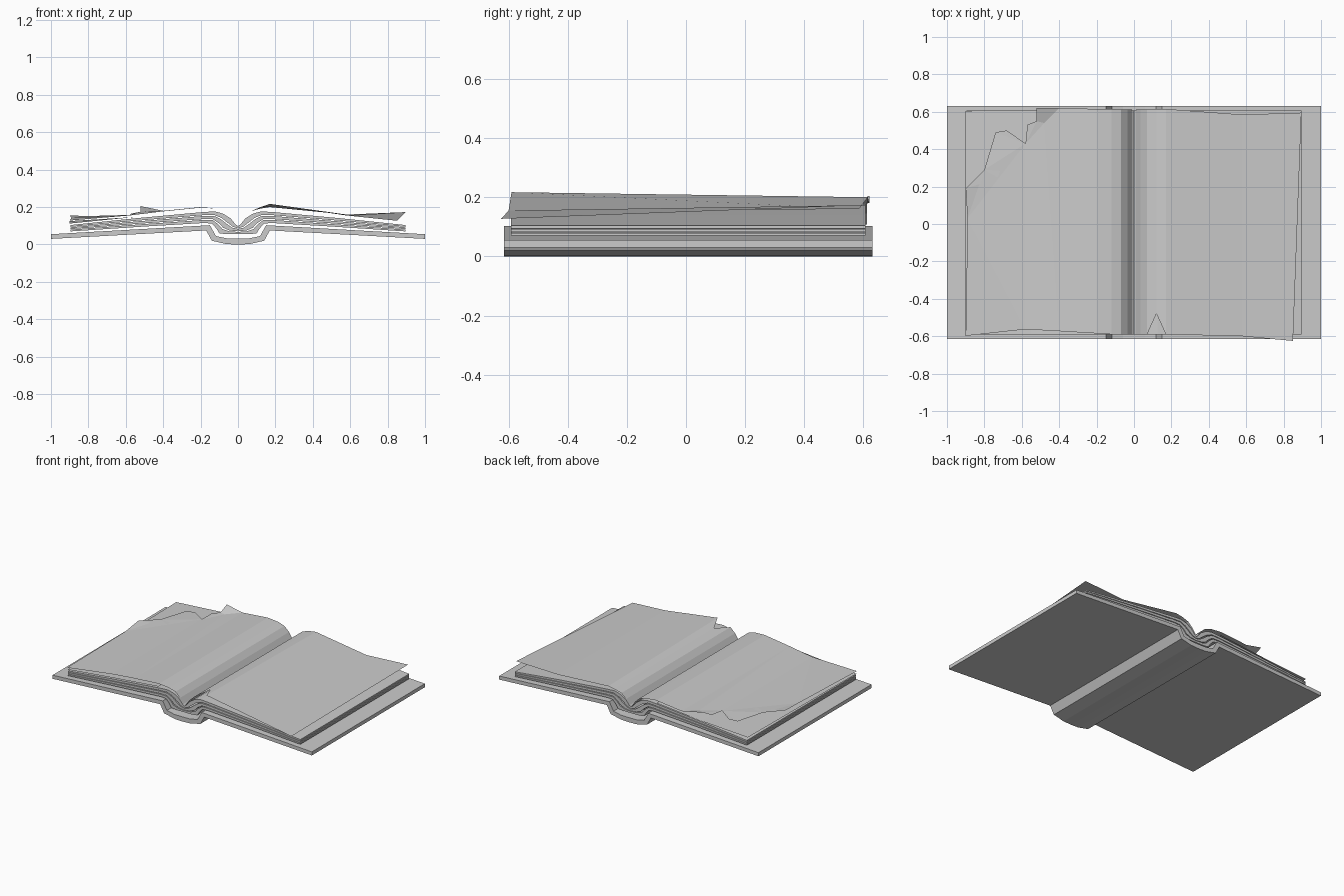
import bpy, bmesh


def finish(name, bm):
    bmesh.ops.remove_doubles(bm, verts=bm.verts, dist=1e-5)
    bmesh.ops.recalc_face_normals(bm, faces=bm.faces)
    me = bpy.data.meshes.new(name)
    bm.to_mesh(me)
    bm.free()
    ob = bpy.data.objects.new(name, me)
    bpy.context.collection.objects.link(ob)
    return ob


def extrude_band(name, lower, upper, y0, y1):
    """Closed band between two x-z polylines, swept along y."""
    bm = bmesh.new()
    rows = [[[bm.verts.new((x, y, z)) for x, z in line] for y in (y0, y1)]
            for line in (lower, upper)]
    (lf, lb), (uf, ub) = rows
    n = len(lower)
    for i in range(n - 1):
        j = i + 1
        for q in ((lf[i], lf[j], lb[j], lb[i]), (uf[i], uf[j], ub[j], ub[i]),
                  (lf[i], lf[j], uf[j], uf[i]), (lb[i], lb[j], ub[j], ub[i])):
            bm.faces.new(q)
    for i in (0, n - 1):
        bm.faces.new((lf[i], lb[i], ub[i], uf[i]))
    return finish(name, bm)


def mirrored(half):
    return [(-x, z) for x, z in reversed(half)] + [p for p in half if p[0] > 0]


# Cover: two boards, hinges and rounded spine
extrude_band("cover",
             mirrored([(0, 0), (0.06, 0.002), (0.14, 0.02), (0.17, 0.075), (1, 0.03)]),
             mirrored([(0, 0.032), (0.06, 0.033), (0.118, 0.045), (0.15, 0.103), (1, 0.055)]),
             -0.615, 0.63)

# Page block: three nested gatherings per side
low = [(0, 0.055), (0.06, 0.055), (0.10, 0.06), (0.115, 0.085), (0.14, 0.112), (0.18, 0.115), (0.5, 0.096), (0.895, 0.07)]
top = [(0, 0.098), (0.015, 0.11), (0.04, 0.14), (0.08, 0.165), (0.125, 0.177), (0.19, 0.173), (0.55, 0.14), (0.895, 0.104)]


def layer(f):
    return [(a[0] + (b[0] - a[0]) * f, a[1] + (b[1] - a[1]) * f) for a, b in zip(low, top)]


for s, side in ((-1, "left"), (1, "right")):
    for k, (f0, f1) in enumerate(((0, 0.28), (0.36, 0.64), (0.72, 1))):
        a, b = ([(s * x, z) for x, z in layer(f)] for f in (f0, f1))
        extrude_band(f"{side}_pages_{k + 1}", a, b, -0.592, 0.607)


def strip(bm, cols):
    """Thin sheet through columns of (front point, back point)."""
    vs = [[bm.verts.new(p) for p in c] for c in cols]
    for a, b in zip(vs, vs[1:]):
        bm.faces.new((a[0], b[0], b[1], a[1]))


gutter = [(0.01, 0.108), (0.035, 0.145), (0.07, 0.178)]

# Right loose page, with a small tear near the gutter and a lifted edge
bm = bmesh.new()
strip(bm, [((x, -0.59, z), (x, 0.612, z)) for x, z in gutter] +
      [((0.12, -0.48, 0.2), (0.12, 0.615, 0.192)),
       ((0.17, -0.59, 0.217), (0.17, 0.615, 0.2)),
       ((0.58, -0.6, 0.155), (0.58, 0.585, 0.16)),
       ((0.85, -0.625, 0.127), (0.895, 0.595, 0.173))])
finish("right_loose_page", bm)

# Left loose page, with its far corner torn away
bm = bmesh.new()
strip(bm, [((-x, -0.59, z), (-x, 0.612, z)) for x, z in gutter] +
      [((-0.12, -0.59, 0.192), (-0.12, 0.615, 0.192)),
       ((-0.2, -0.585, 0.197), (-0.2, 0.615, 0.2)),
       ((-0.4, -0.573, 0.177), (-0.4, 0.62, 0.18))])
torn = [
    [(-0.4, -0.573, 0.177), (-0.4, 0.62, 0.18), (-0.48, 0.54, 0.177), (-0.52, 0.55, 0.175),
     (-0.57, 0.53, 0.165), (-0.58, 0.43, 0.158), (-0.58, -0.563, 0.155)],
    [(-0.4, 0.62, 0.18), (-0.52, 0.62, 0.205), (-0.52, 0.55, 0.175), (-0.48, 0.54, 0.177)],
    [(-0.58, -0.563, 0.155), (-0.58, 0.43, 0.158), (-0.68, 0.5, 0.153), (-0.74, 0.49, 0.15),
     (-0.69, 0.34, 0.153), (-0.73, 0.25, 0.152), (-0.8, 0.29, 0.152), (-0.82, 0.215, 0.152),
     (-0.9, 0.19, 0.155), (-0.89, 0.03, 0.143), (-0.9, -0.598, 0.128)],
]
for poly in torn:
    bm.faces.new([bm.verts.new(p) for p in poly])
bmesh.ops.triangulate(bm, faces=[f for f in bm.faces if len(f.verts) > 4])
finish("left_loose_page", bm)

# Whole page under the torn one
bm = bmesh.new()
strip(bm, [((-0.2, -0.59, 0.18), (-0.2, 0.61, 0.18)),
           ((-0.55, -0.59, 0.147), (-0.55, 0.61, 0.147)),
           ((-0.9, -0.592, 0.112), (-0.9, 0.605, 0.125))])
finish("left_under_page", bm)
